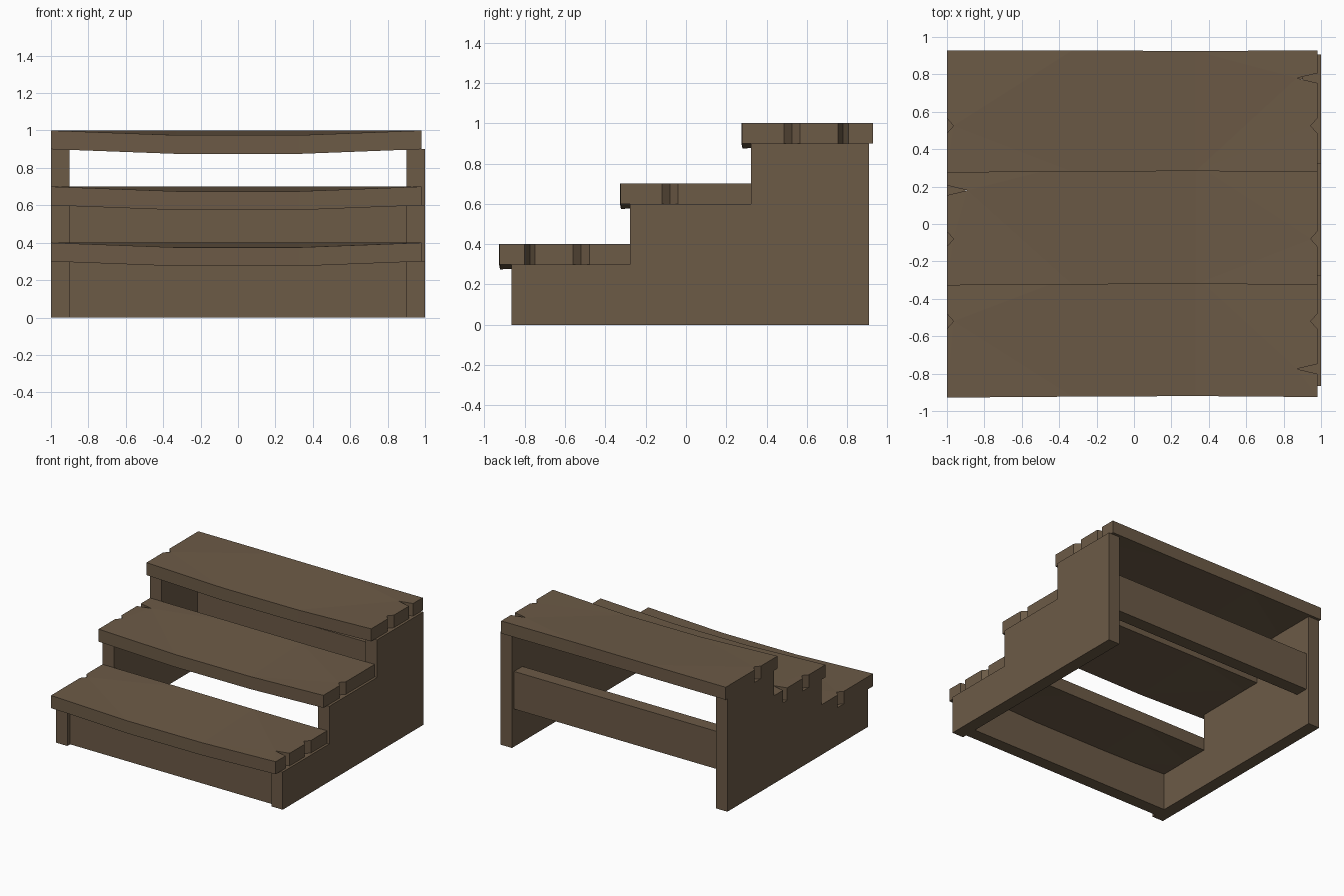
import bpy, bmesh

if "Cube" in bpy.data.objects:
    bpy.data.objects.remove(bpy.data.objects["Cube"])

wood = bpy.data.materials.new("brown wood")
wood.diffuse_color = (0.15, 0.103, 0.062, 1)
wood.use_nodes = True
wood.node_tree.nodes["Principled BSDF"].inputs["Base Color"].default_value = wood.diffuse_color


def finish(name, bm):
    bmesh.ops.recalc_face_normals(bm, faces=bm.faces)
    me = bpy.data.meshes.new(name)
    bm.to_mesh(me)
    bm.free()
    me.materials.append(wood)
    ob = bpy.data.objects.new(name, me)
    bpy.context.collection.objects.link(ob)
    return ob


def prism(points, offset):
    bm = bmesh.new()
    face = bm.faces.new([bm.verts.new(p) for p in points])
    ext = bmesh.ops.extrude_face_region(bm, geom=[face])
    verts = [g for g in ext["geom"] if isinstance(g, bmesh.types.BMVert)]
    bmesh.ops.translate(bm, vec=offset, verts=verts)
    return bm


# stepped side panels
profile = [(-0.865, 0), (0.907, 0), (0.907, 0.9), (0.322, 0.9), (0.322, 0.6),
           (-0.278, 0.6), (-0.278, 0.3), (-0.865, 0.3)]
for name, x in (("left_side_panel", -1.0), ("right_side_panel", 0.9)):
    finish(name, prism([(x, y, z) for y, z in profile], (0.1, 0, 0)))


# crossboards between the panels
def board(name, y0, y1, z0, z1):
    pts = [(-0.9, y0, z0), (0.9, y0, z0), (0.9, y1, z0), (-0.9, y1, z0)]
    finish(name, prism(pts, (0, 0, z1 - z0)))


board("front_riser", -0.83, -0.73, 0, 0.3)
board("back_brace", 0.775, 0.88, 0.3, 0.6)


# worn treads: notched ends and a front edge that sags in the middle
def tread(name, y0, y1, z, left, right):
    pts = [(-1, y0, z), (-0.33, y0 + 0.005, z), (0.33, y0 + 0.008, z), (0.98, y0 + 0.003, z)]
    for y, depth, half in right:
        pts += [(0.98, y - half, z), (0.98 - depth, y, z), (0.98, y + half, z)]
    pts += [(0.98, y1, z), (0.33, y1 - 0.003, z), (-0.33, y1, z), (-1, y1, z)]
    for y, depth, half in left:
        pts += [(-1, y + half, z), (-1 + depth, y, z), (-1, y - half, z)]
    bm = prism(pts, (0, 0, 0.1))
    for x in (-0.33, 0.33):
        bmesh.ops.bisect_plane(bm, geom=bm.verts[:] + bm.edges[:] + bm.faces[:],
                               plane_co=(x, 0, 0), plane_no=(1, 0, 0))
    for v in bm.verts:
        if abs(v.co.x) < 0.4 and v.co.y < (y0 + y1) / 2:
            v.co.z -= 0.025
    bmesh.ops.triangulate(bm, faces=bm.faces[:])
    finish(name, bm)


def small(y):
    return (y, 0.035, 0.04)


def deep(y):
    return (y, 0.11, 0.026)


tread("bottom_tread", -0.928, -0.278, 0.3, [small(-0.52)], [deep(-0.775), small(-0.52)])
tread("middle_tread", -0.328, 0.322, 0.6, [deep(0.18), small(-0.08)], [small(-0.08)])
tread("top_tread", 0.275, 0.928, 0.9, [small(0.525)], [small(0.525), deep(0.78)])
